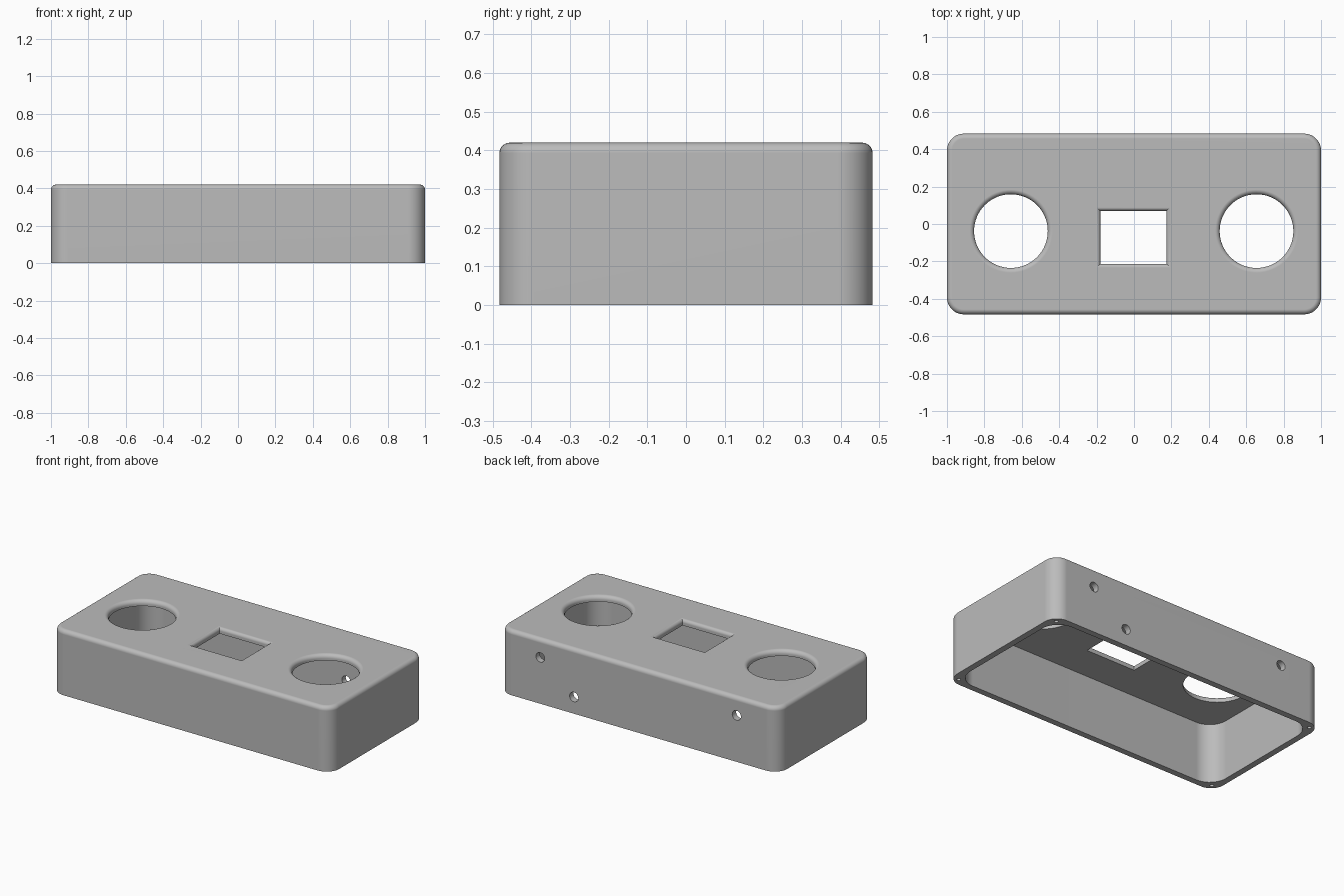
import bpy, bmesh, math
from mathutils import Matrix, Vector

if "Cube" in bpy.data.objects:
    bpy.data.objects.remove(bpy.data.objects["Cube"], do_unlink=True)

LENGTH, DEPTH, HEIGHT = 2.0, 0.966, 0.42
WALL, CEILING = 0.04, 0.383

grey = bpy.data.materials.new("matte_grey")
grey.use_nodes = True
grey.diffuse_color = (0.5, 0.5, 0.5, 1)
grey.node_tree.nodes["Principled BSDF"].inputs["Base Color"].default_value = (0.5, 0.5, 0.5, 1)


def rounded_rect(w, d, r, steps=10):
    """Outline of a rectangle with rounded corners, counter-clockwise."""
    pts = []
    for i, (sx, sy) in enumerate([(1, 1), (-1, 1), (-1, -1), (1, -1)]):
        cx, cy = sx * (w / 2 - r), sy * (d / 2 - r)
        for k in range(steps + 1 if r > 0 else 1):
            a = math.pi / 2 * (i + k / steps)
            pts.append((cx + r * math.cos(a), cy + r * math.sin(a)))
    return pts


def circle(r, steps=64):
    return [(r * math.cos(math.tau * k / steps), r * math.sin(math.tau * k / steps))
            for k in range(steps)]


def loft(name, rings, matrix=Matrix()):
    """Closed solid through a stack of (outline, z) rings."""
    bm = bmesh.new()
    loops = [[bm.verts.new((x, y, z)) for x, y in outline] for outline, z in rings]
    for low, high in zip(loops, loops[1:]):
        n = len(low)
        for i in range(n):
            j = (i + 1) % n
            bm.faces.new((low[i], low[j], high[j], high[i]))
    bm.faces.new(list(reversed(loops[0])))
    bm.faces.new(loops[-1])
    bm.transform(matrix)
    bmesh.ops.recalc_face_normals(bm, faces=bm.faces)
    mesh = bpy.data.meshes.new(name)
    bm.to_mesh(mesh)
    bm.free()
    obj = bpy.data.objects.new(name, mesh)
    bpy.context.collection.objects.link(obj)
    mesh.materials.append(grey)
    return obj


def fillet(r, steps=6):
    """(sideways offset, height) pairs of a quarter round ending at the top."""
    return [(r - r * math.cos(math.pi / 2 * k / steps),
             HEIGHT - r + r * math.sin(math.pi / 2 * k / steps)) for k in range(steps + 1)]


def flared_hole(name, outline, r, x, y):
    """Cutter for an opening in the top whose upper edge is rounded over."""
    rings = [(outline(0), CEILING - 0.1)] + [(outline(o), z) for o, z in fillet(r)]
    rings.append((outline(r), HEIGHT + 0.1))
    return loft(name, rings, Matrix.Translation((x, y, 0)))


# Outer shell with rounded corners and a rounded top edge
def shell_outline(o):
    return rounded_rect(LENGTH - 2 * o, DEPTH - 2 * o, 0.09 - o)


enclosure = loft("enclosure", [(shell_outline(0), 0)]
                 + [(shell_outline(o), z) for o, z in fillet(0.027)])

# Hollow inside, open at the bottom
inner = rounded_rect(LENGTH - 2 * WALL, DEPTH - 2 * WALL, 0.12)
cutters = [loft("cavity", [(inner, -0.1), (inner, CEILING)])]

# Two round openings and one rectangular window in the top
for x in (-0.658, 0.655):
    cutters.append(flared_hole("round_opening", lambda o: circle(0.197 + o), 0.025, x, -0.038))
cutters.append(flared_hole("window", lambda o: rounded_rect(0.354 + 2 * o, 0.284 + 2 * o, 0),
                           0.02, -0.003, -0.072))

# Three cable holes through the back wall
for x, z in ((0.705, 0.3), (0.464, 0.108), (-0.7, 0.3)):
    place = Matrix.Translation((x, DEPTH / 2, z)) @ Matrix.Rotation(math.pi / 2, 4, "X")
    cutters.append(loft("cable_hole", [(circle(0.031, 32), -0.1), (circle(0.031, 32), 0.1)], place))

# Screw holes in the corners of the bottom rim
for sx in (-1, 1):
    for sy in (-1, 1):
        place = Matrix.Translation((sx * 0.951, sy * 0.437, 0))
        cutters.append(loft("screw_hole", [(circle(0.012, 20), -0.1), (circle(0.012, 20), 0.2)], place))

# Cut everything, then drop the cutters
bpy.context.view_layer.objects.active = enclosure
enclosure.select_set(True)
for cutter in cutters:
    mod = enclosure.modifiers.new("cut", "BOOLEAN")
    mod.operation, mod.solver, mod.object = "DIFFERENCE", "EXACT", cutter
    bpy.ops.object.modifier_apply(modifier=mod.name)
    bpy.data.objects.remove(cutter, do_unlink=True)

bpy.ops.object.shade_smooth_by_angle(angle=math.radians(30))
weighted = enclosure.modifiers.new("weighted_normals", "WEIGHTED_NORMAL")
weighted.keep_sharp = True
